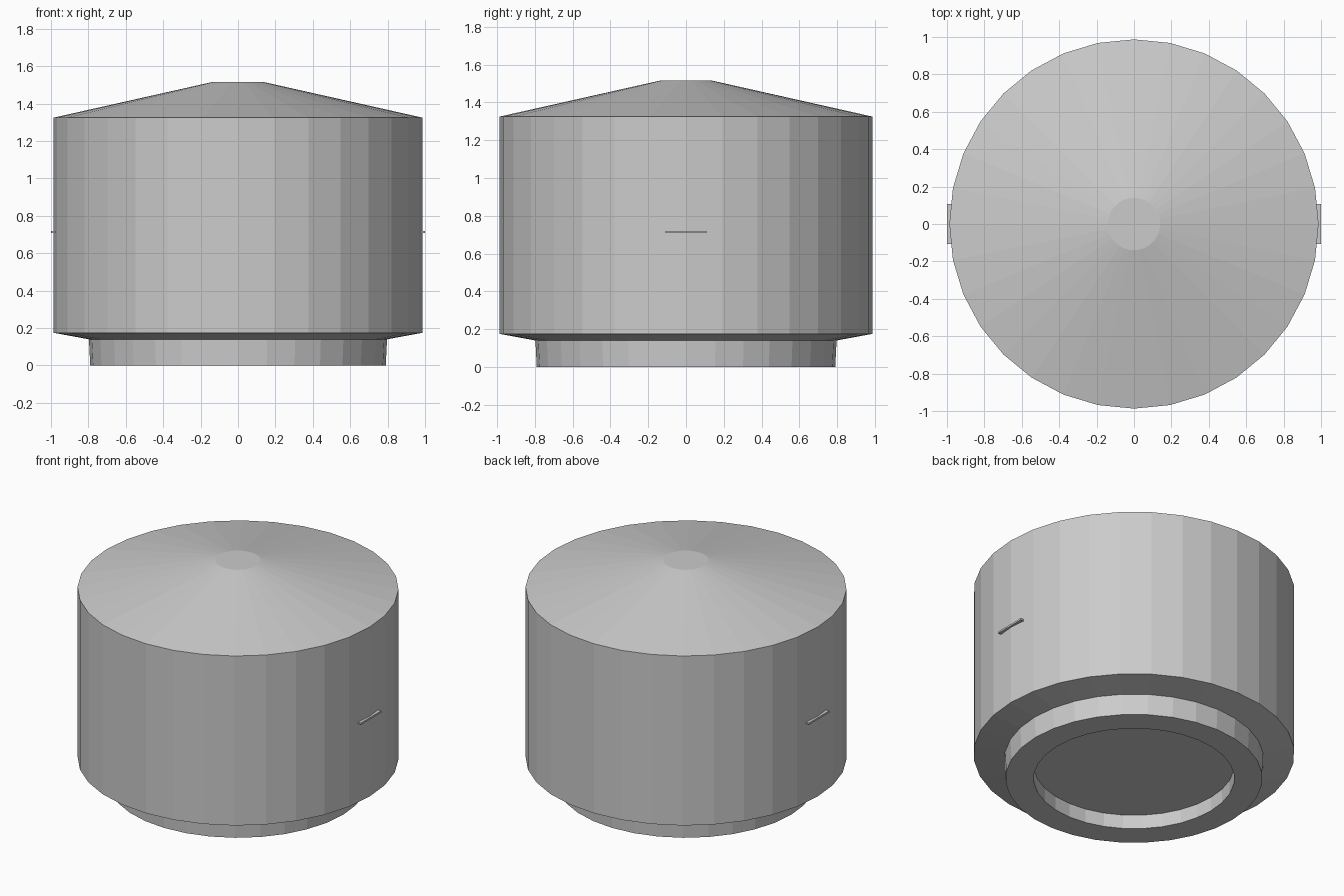
import bpy, bmesh
from math import sin, cos, pi

if "Cube" in bpy.data.objects:
    bpy.data.objects.remove(bpy.data.objects["Cube"])

SIDES = 32


def lathe(name, profile):
    """Spin a (radius, z) profile around z; close both ends with flat discs."""
    bm = bmesh.new()
    rings = []
    for r, z in profile:
        rings.append([bm.verts.new((r * cos(2 * pi * i / SIDES),
                                    r * sin(2 * pi * i / SIDES), z))
                      for i in range(SIDES)])
    for low, high in zip(rings, rings[1:]):
        for i in range(SIDES):
            j = (i + 1) % SIDES
            bm.faces.new((low[i], low[j], high[j], high[i]))
    bm.faces.new(rings[0][::-1])
    bm.faces.new(rings[-1])
    bmesh.ops.recalc_face_normals(bm, faces=bm.faces)
    mesh = bpy.data.meshes.new(name)
    bm.to_mesh(mesh)
    bm.free()
    obj = bpy.data.objects.new(name, mesh)
    bpy.context.collection.objects.link(obj)
    return obj


# Drum with recessed foot, sloped underside and shallow conical lid
lathe("drum_body", [
    (0.617, 0.095), (0.617, 0.0),    # recess in the foot
    (0.79, 0.0), (0.797, 0.14),      # foot ring
    (0.987, 0.175), (0.987, 1.325),  # outer wall
    (0.14, 1.515),                   # lid
])

# Thin grip strips on both sides
for side, label in ((-1, "left"), (1, "right")):
    bpy.ops.mesh.primitive_cube_add(size=1, location=(side * 0.983, 0, 0.714))
    strip = bpy.context.object
    strip.name = label + "_grip_strip"
    strip.scale = (0.034, 0.216, 0.012)
